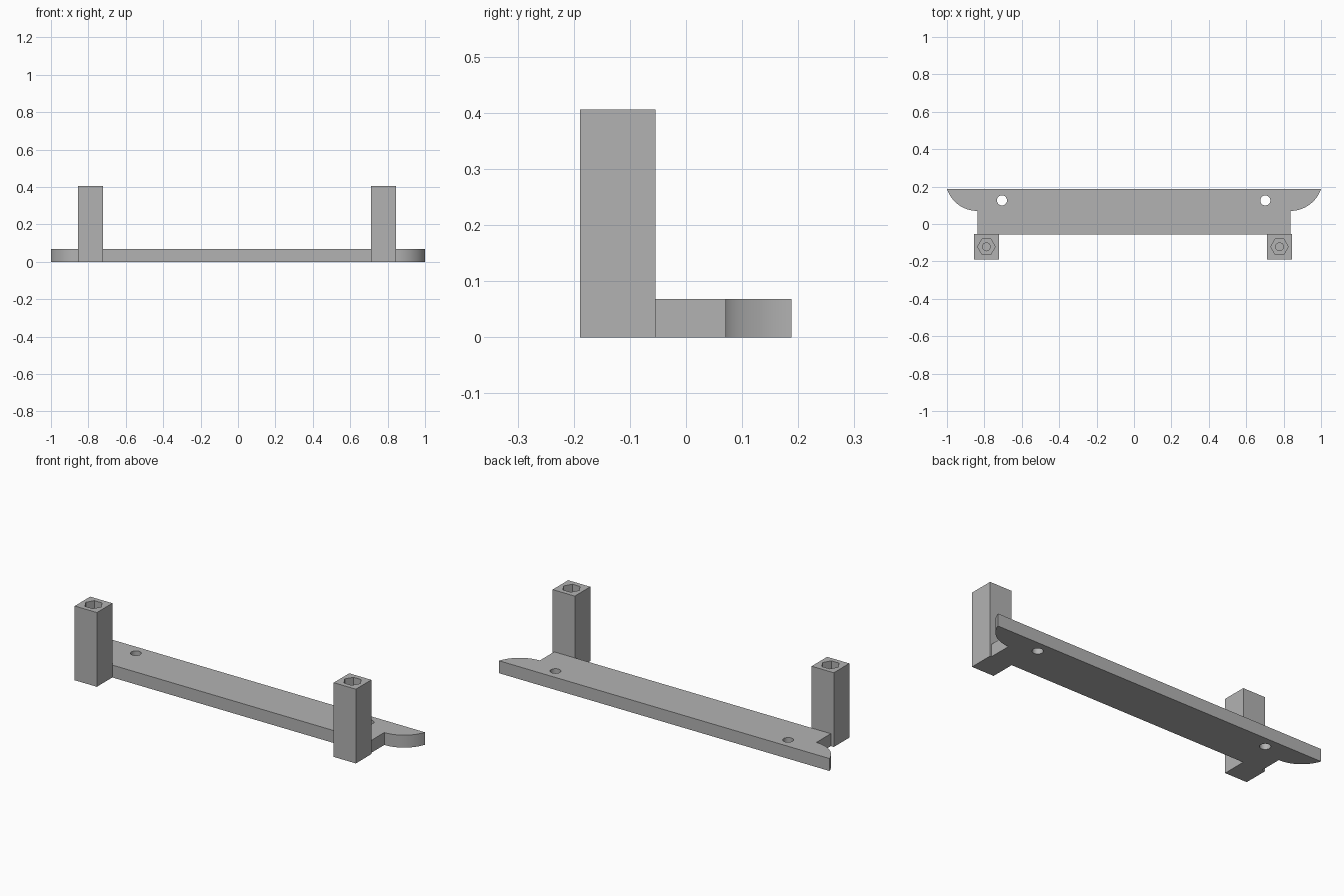
import bpy, bmesh, math

if "Cube" in bpy.data.objects:
    bpy.data.objects.remove(bpy.data.objects["Cube"], do_unlink=True)

grey = bpy.data.materials.new("light grey")
grey.use_nodes = True
colour = (0.45, 0.45, 0.45, 1)
grey.diffuse_color = colour
grey.node_tree.nodes["Principled BSDF"].inputs["Base Color"].default_value = colour


def prism(name, outline, z0, z1):
    """Extrude a counter-clockwise outline between two heights."""
    bm = bmesh.new()
    base = bm.faces.new([bm.verts.new((x, y, z0)) for x, y in outline])
    top = bmesh.ops.extrude_face_region(bm, geom=[base])["geom"]
    bmesh.ops.translate(bm, vec=(0, 0, z1 - z0),
                        verts=[v for v in top if isinstance(v, bmesh.types.BMVert)])
    bmesh.ops.recalc_face_normals(bm, faces=bm.faces)
    mesh = bpy.data.meshes.new(name)
    bm.to_mesh(mesh)
    bm.free()
    mesh.materials.append(grey)
    ob = bpy.data.objects.new(name, mesh)
    bpy.context.collection.objects.link(ob)
    return ob


def ring(x, y, r, sides):
    return [(x + r * math.cos(math.tau * i / sides),
             y + r * math.sin(math.tau * i / sides)) for i in range(sides)]


def cut(target, cutter):
    cutter.hide_render = True
    cutter.hide_set(True)
    cutter.display_type = 'WIRE'
    mod = target.modifiers.new("cut", 'BOOLEAN')
    mod.operation = 'DIFFERENCE'
    mod.solver = 'EXACT'
    mod.object = cutter
    bpy.context.view_layer.objects.active = target
    bpy.ops.object.modifier_apply(modifier=mod.name)
    bpy.data.objects.remove(cutter, do_unlink=True)


FRONT, BACK, STEP = -0.055, 0.188, 0.07
THICK, POST_TOP = 0.068, 0.406


def wing(x_tab, side):
    """Arc from the tab out to the pointed tip on one side."""
    w, h = 1 - abs(x_tab), BACK - STEP
    r = (w * w + h * h) / (2 * h)
    sweep = math.atan2(w, r - h)
    return [(x_tab + side * r * math.sin(sweep * i / 20),
             STEP + r - r * math.cos(sweep * i / 20)) for i in range(21)]


# Base plate with curved wings and two screw holes
left, right = 0.836, -0.838
outline = [(right, FRONT), (left, FRONT)] + wing(left, 1) + wing(right, -1)[::-1]
plate = prism("base_plate", outline, 0, THICK)
for x in (-0.706, 0.702):
    cut(plate, prism("screw_hole", ring(x, 0.126, 0.027, 32), -0.1, 0.2))

# Square posts with a hexagonal nut pocket and a narrower bore
HALF, POST_Y = 0.067, -0.1215
for name, x in (("right_post", -0.789), ("left_post", 0.778)):
    square = [(x + sx * HALF, POST_Y + sy * HALF)
              for sx, sy in ((-1, -1), (1, -1), (1, 1), (-1, 1))]
    post = prism(name, square, 0, POST_TOP)
    cut(post, prism("nut_pocket", ring(x, POST_Y, 0.047, 6), POST_TOP - 0.1, 0.5))
    cut(post, prism("bore", ring(x, POST_Y, 0.022, 8), POST_TOP - 0.25, 0.5))

# Smooth the curved walls, keep the edges sharp
bpy.ops.object.select_all(action='DESELECT')
plate.select_set(True)
bpy.context.view_layer.objects.active = plate
bpy.ops.object.shade_smooth_by_angle(angle=math.radians(30))
